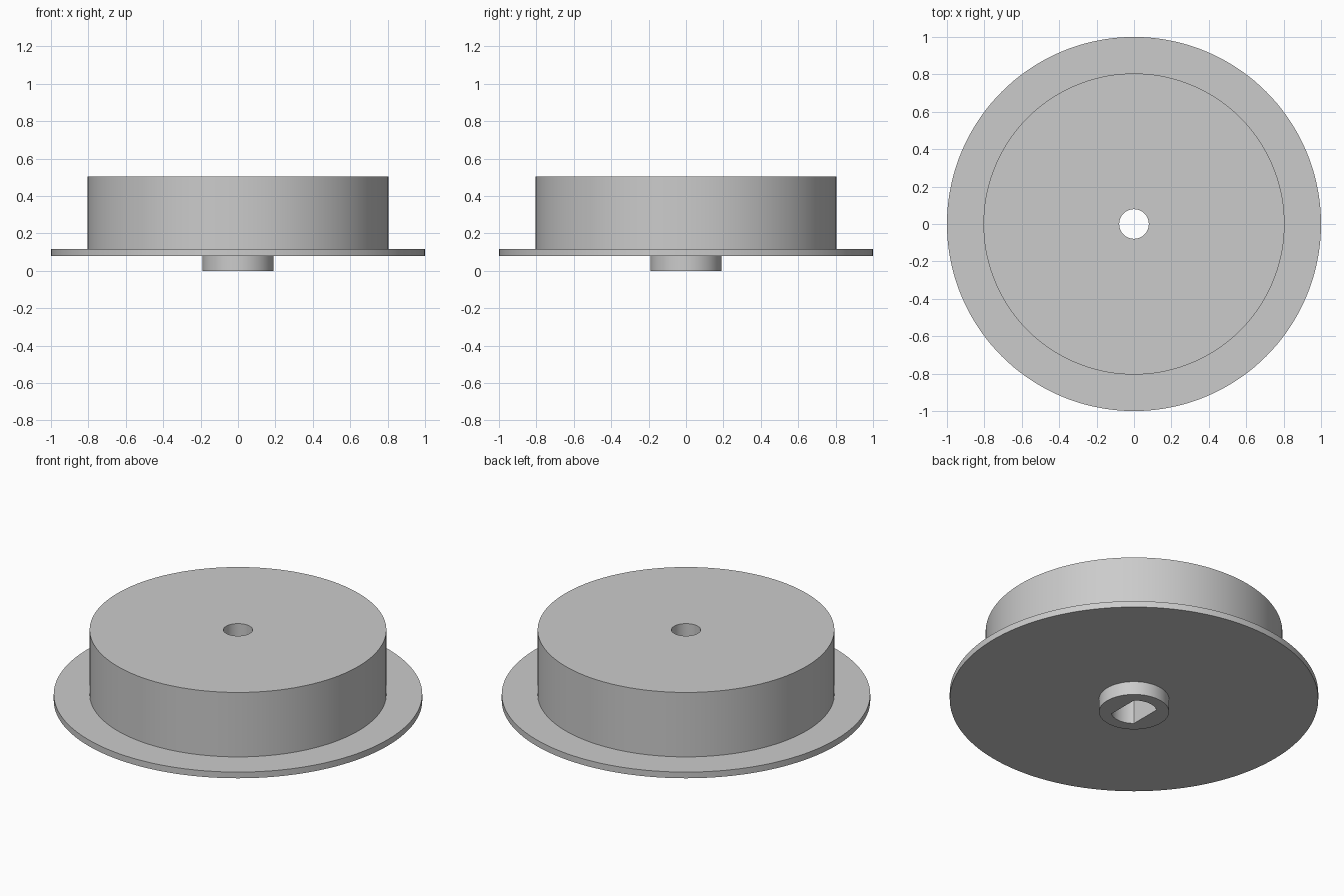
import bpy
import bmesh
from math import cos, sin, radians

SEGMENTS = 144

if "Cube" in bpy.data.objects:
    bpy.data.objects.remove(bpy.data.objects["Cube"], do_unlink=True)

# Single plain grey
grey = bpy.data.materials.new("plain grey")
grey.use_nodes = True
colour = (0.6, 0.6, 0.6, 1)
grey.diffuse_color = colour
grey.node_tree.nodes["Principled BSDF"].inputs["Base Color"].default_value = colour


def circle(radius):
    return lambda a: radius


def double_flat(radius, half_width):
    # Round shaft with two flats, long way along y
    return lambda a: min(radius, half_width / max(abs(cos(a)), 0.001))


def closed_lathe(name, rings):
    """Join a closed series of (outline, height) rings into one solid."""
    bm = bmesh.new()
    angles = [radians(360 * i / SEGMENTS) for i in range(SEGMENTS)]
    loops = [[bm.verts.new((f(a) * cos(a), f(a) * sin(a), z)) for a in angles]
             for f, z in rings]
    for k, lower in enumerate(loops):
        upper = loops[(k + 1) % len(loops)]
        for i in range(SEGMENTS):
            j = (i + 1) % SEGMENTS
            bm.faces.new((lower[i], lower[j], upper[j], upper[i]))
    bmesh.ops.recalc_face_normals(bm, faces=bm.faces)
    mesh = bpy.data.meshes.new(name)
    bm.to_mesh(mesh)
    bm.free()
    mesh.materials.append(grey)
    obj = bpy.data.objects.new(name, mesh)
    bpy.context.collection.objects.link(obj)
    bpy.ops.object.select_all(action='DESELECT')
    obj.select_set(True)
    bpy.context.view_layer.objects.active = obj
    bpy.ops.object.shade_smooth_by_angle(angle=radians(30))
    return obj


slot = double_flat(0.1245, 0.08)
hub, flange, drum, bore = (circle(r) for r in (0.19, 1.0, 0.805, 0.079))

# Wheel: hub, flange and drum outside, stepped shaft hole inside
closed_lathe("flanged_wheel", [
    (slot, 0), (hub, 0), (hub, 0.08),
    (flange, 0.08), (flange, 0.117),
    (drum, 0.117), (drum, 0.503),
    (bore, 0.503), (bore, 0.3), (slot, 0.3),
])
